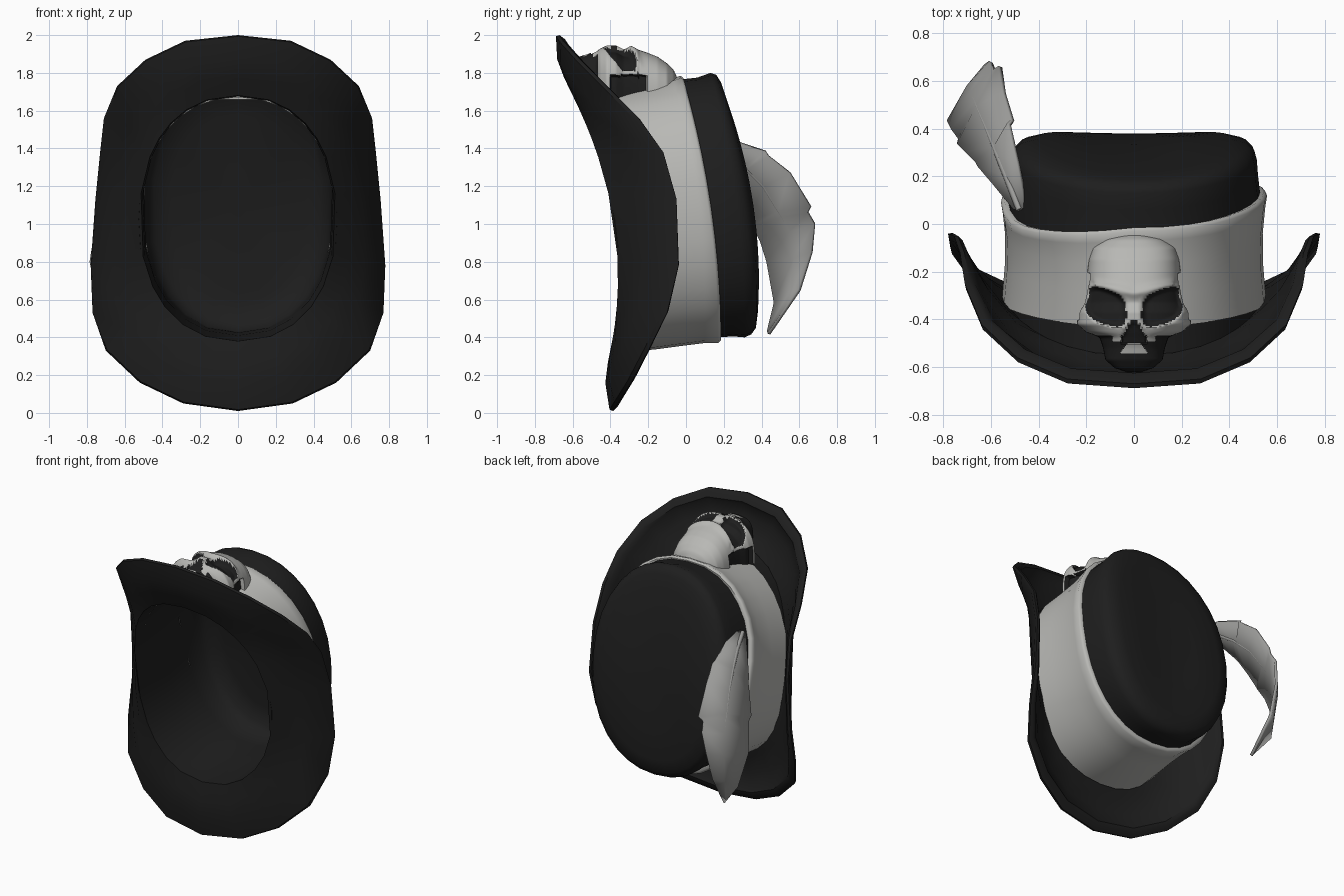
import bpy, bmesh, math
from mathutils import Vector

if "Cube" in bpy.data.objects:
    bpy.data.objects.remove(bpy.data.objects["Cube"])


def material(name, r, g, b):
    m = bpy.data.materials.new(name)
    m.diffuse_color = (r, g, b, 1)
    m.use_nodes = True
    m.node_tree.nodes["Principled BSDF"].inputs["Base Color"].default_value = m.diffuse_color
    return m


BLACK = material("black felt", 0.013, 0.013, 0.013)
CLOTH = material("pale cloth", 0.48, 0.48, 0.46)
BONE = material("bone", 0.48, 0.48, 0.46)
GREY = material("feather grey", 0.33, 0.33, 0.32)


def finish(name, bm, mats, angle=40):
    bmesh.ops.recalc_face_normals(bm, faces=bm.faces)
    me = bpy.data.meshes.new(name)
    bm.to_mesh(me)
    bm.free()
    ob = bpy.data.objects.new(name, me)
    bpy.context.collection.objects.link(ob)
    for m in mats:
        me.materials.append(m)
    bpy.ops.object.select_all(action='DESELECT')
    ob.select_set(True)
    bpy.context.view_layer.objects.active = ob
    bpy.ops.object.shade_smooth_by_angle(angle=math.radians(angle))
    return ob


def loft(rings, closed=True, cap_end=False):
    bm = bmesh.new()
    rows = [[bm.verts.new(p) for p in r] for r in rings]
    n = len(rows[0])
    for a, b in zip(rows, rows[1:]):
        for i in range(n if closed else n - 1):
            j = (i + 1) % n
            bm.faces.new((a[i], a[j], b[j], b[i]))
    if cap_end:
        row = rows[-1]
        c = bm.verts.new(sum((v.co for v in row), Vector()) / n)
        for i in range(n):
            bm.faces.new((row[i], row[(i + 1) % n], c))
    return bm


def spow(v, e):
    return math.copysign(abs(v) ** e, v)


def oval(zlo, zhi, hw, ylo, yhi, bow, angles, dip=0):
    """Tilted, bowed oval ring around the hat's axis; dip lowers its left upper side."""
    pts = []
    for a in angles:
        s = 0.5 + 0.5 * spow(math.cos(a), 0.9)
        y = ylo + (yhi - ylo) * s + 4 * bow * s * (1 - s)
        y -= dip * max(0, -math.sin(a)) * max(0, min(1, 2.5 * (s - .35)))
        pts.append(Vector((hw * spow(math.sin(a), 0.9), y, zlo + (zhi - zlo) * s)))
    return pts


def lerp_table(table, t):
    for a, b in zip(table, table[1:]):
        if t <= b[0]:
            f = (t - a[0]) / (b[0] - a[0])
            return [p + (q - p) * f for p, q in zip(a[1:], b[1:])]
    return table[-1][1:]


ROUND = [2 * math.pi * i / 32 for i in range(32)]

# Brim: half outline (x, y, z) mirrored, lofted from the opening round the thick rim and back
half = [(0, -.67, 2.0), (.28, -.65, 1.97), (.49, -.56, 1.87), (.64, -.42, 1.73),
        (.71, -.25, 1.56), (.73, -.12, 1.38), (.755, -.05, 1.13), (.78, -.04, .78),
        (.77, -.10, .53), (.70, -.20, .33), (.52, -.29, .16), (.29, -.36, .05),
        (0, -.385, .01)]
rim = [Vector(p) for p in half] + [Vector((-x, y, z)) for x, y, z in half[-2:0:-1]]
angles = [math.atan2(p.x, p.z - 1.0) for p in rim]
opening = oval(.38, 1.68, .52, -.39, -.6, .11, angles)


def between(f, dy):
    return [o.lerp(r, f) + Vector((0, dy, 0)) for o, r in zip(opening, rim)]


finish("brim", loft([opening, between(.3, -.025), between(.6, -.04), between(.98, -.02),
                     rim, between(.93, .025), between(.85, .035), between(.78, .02),
                     between(.55, .0), between(.25, .02), between(.02, .05)]), [BLACK], 35)

# Crown lining inside the opening
lining = [(.385, 1.675, .51, -.25, -.44, .08), (.41, 1.715, .505, -.05, -.2, .05),
          (.425, 1.75, .505, .17, -.03, .05), (.43, 1.77, .49, .30, .12, .05),
          (.48, 1.72, .45, .345, .165, .055), (.6, 1.58, .36, .355, .2, .06)]
finish("lining", loft([opening] + [oval(*r, angles) for r in lining], cap_end=True),
       [BLACK], 60)

# Crown: wall and rounded, slanted top
crown = [(.37, 1.68, .525, -.36, -.56, .08), (.36, 1.69, .535, -.24, -.42, .06),
         (.39, 1.72, .52, -.05, -.2, .05), (.40, 1.765, .53, .17, -.03, .05),
         (.405, 1.775, .52, .25, .06, .05), (.40, 1.80, .515, .31, .13, .05),
         (.415, 1.79, .505, .345, .16, .055), (.45, 1.75, .475, .37, .185, .06),
         (.53, 1.66, .40, .38, .215, .06), (.75, 1.4, .22, .365, .28, .02)]
finish("crown", loft([oval(*r, ROUND) for r in crown], cap_end=True), [BLACK], 60)

# Band: pale cloth wrap, pinched at the middle, its edge dipping beside the feather
band = [(.35, 1.67, .52, -.32, -.43, .05, 0), (.325, 1.69, .555, -.33, -.43, .05, 0),
        (.335, 1.72, .542, -.17, -.3, .06, 0), (.355, 1.745, .54, -.02, -.17, .055, .02),
        (.37, 1.77, .55, .1, -.07, .05, .06), (.37, 1.785, .558, .17, -.03, .05, .08),
        (.385, 1.775, .545, .185, -.015, .05, .08), (.41, 1.75, .50, .18, -.02, .05, .08)]
finish("band", loft([oval(*r[:6], ROUND, r[6]) for r in band]), [CLOTH], 60)

# Skull: cross-sections along y as (y, half width, top height)
profile = [(-.62, .03, 1.83), (-.605, .08, 1.86), (-.57, .12, 1.885), (-.52, .13, 1.9),
           (-.475, .145, 1.92), (-.455, .2, 1.93), (-.42, .24, 1.945), (-.37, .235, 1.945),
           (-.33, .215, 1.925), (-.29, .205, 1.93), (-.26, .2, 1.925), (-.2, .196, 1.905),
           (-.15, .19, 1.885), (-.1, .175, 1.85), (-.065, .13, 1.815), (-.045, .06, 1.77)]


def socket(x, y):
    """Below 1 inside an eye socket."""
    u = abs(x) - .118
    v = y + .348 - .3 * u
    return (abs(u) / .086) ** 3 + (abs(v) / .074) ** 3


def nose(x, y):
    return -.50 < y < -.405 and abs(x) < min(.052, .008 + .65 * (-.405 - y))


def is_dark(p):
    x, y, z = abs(p.x), p.y, p.z
    if socket(x, y) < 1 and z > 1.81 or nose(x, y):
        return True
    if -.40 < y < -.21 and z < 1.79:            # hollow under the cheek
        return True
    teeth = y > -.542 and x < .015 + .7 * (-.48 - y)
    return y < (-.49 if x < .09 else -.468) and not teeth


rings = []
N, M = 90, 80
for i in range(N + 1):
    y = -.62 + .575 * i / N
    w, h = lerp_table(profile, y)
    base = 1.66 + 1.1 * max(0, -.48 - y)
    ring = []
    for k in range(M + 1):
        a = math.pi * k / M
        x = w * spow(math.cos(a), .85)
        z = base + (h - base) * abs(math.sin(a)) ** (.7 if y > -.25 else .6)
        depth = max(0, min(1, (z - 1.80) / .05))
        z -= depth * .035 * max(0, min(1, 1.6 * (1.15 - socket(x, y))))
        z -= .02 * nose(x, y)
        if abs(x) < .17:                        # slanted brow ridge
            z += depth * .012 * math.exp(-((y + .262 - .25 * (abs(x) - .12)) / .02) ** 2)
        if z < 1.785 and -.40 < y < -.21:
            x *= .87
        ring.append((x, y, z))
    rings.append(ring)
bm = loft(rings, closed=False)
for row in (0, N):
    bm.verts.ensure_lookup_table()
    bm.faces.new([bm.verts[row * (M + 1) + k] for k in range(M + 1)])
for f in bm.faces:
    f.material_index = int(is_dark(f.calc_center_median()))
finish("skull", bm, [BONE, BLACK], 60)

# Feather: right edge, quill and left edge, root to tip, with notches along the edges
right = [(-.45, .07, 1.44), (-.485, .25, 1.44), (-.525, .42, 1.385), (-.51, .435, 1.36),
         (-.545, .55, 1.27), (-.56, .66, 1.09), (-.585, .645, 1.06), (-.6, .68, 1.0),
         (-.62, .665, .85), (-.625, .60, .65), (-.60, .44, .42)]
quill = [(-.48, .06, 1.43), (-.535, .2, 1.38), (-.575, .30, 1.31), (-.583, .32, 1.29),
         (-.62, .41, 1.2), (-.655, .49, 1.07), (-.662, .51, 1.04), (-.68, .55, .96),
         (-.695, .575, .82), (-.68, .55, .63), (-.605, .437, .42)]
left = [(-.50, .06, 1.42), (-.59, .17, 1.33), (-.65, .24, 1.23), (-.66, .26, 1.2),
        (-.70, .30, 1.11), (-.735, .335, 1.02), (-.73, .355, .99), (-.76, .395, .91),
        (-.778, .43, .80), (-.73, .47, .58), (-.61, .434, .43)]
feather = finish("feather", loft([right, quill, left], closed=False), [GREY], 60)
solid = feather.modifiers.new("thickness", 'SOLIDIFY')
solid.thickness, solid.offset = .018, 0

curve = bpy.data.curves.new("quill", 'CURVE')
curve.dimensions = '3D'
curve.bevel_depth, curve.bevel_resolution = .015, 1
curve.use_fill_caps = True
spline = curve.splines.new('POLY')
spline.points.add(len(quill) - 1)
for i, (pt, co) in enumerate(zip(spline.points, quill)):
    pt.co = (*co, 1)
    pt.radius = 1 - .06 * i
curve.materials.append(GREY)
bpy.context.collection.objects.link(bpy.data.objects.new("quill", curve))
